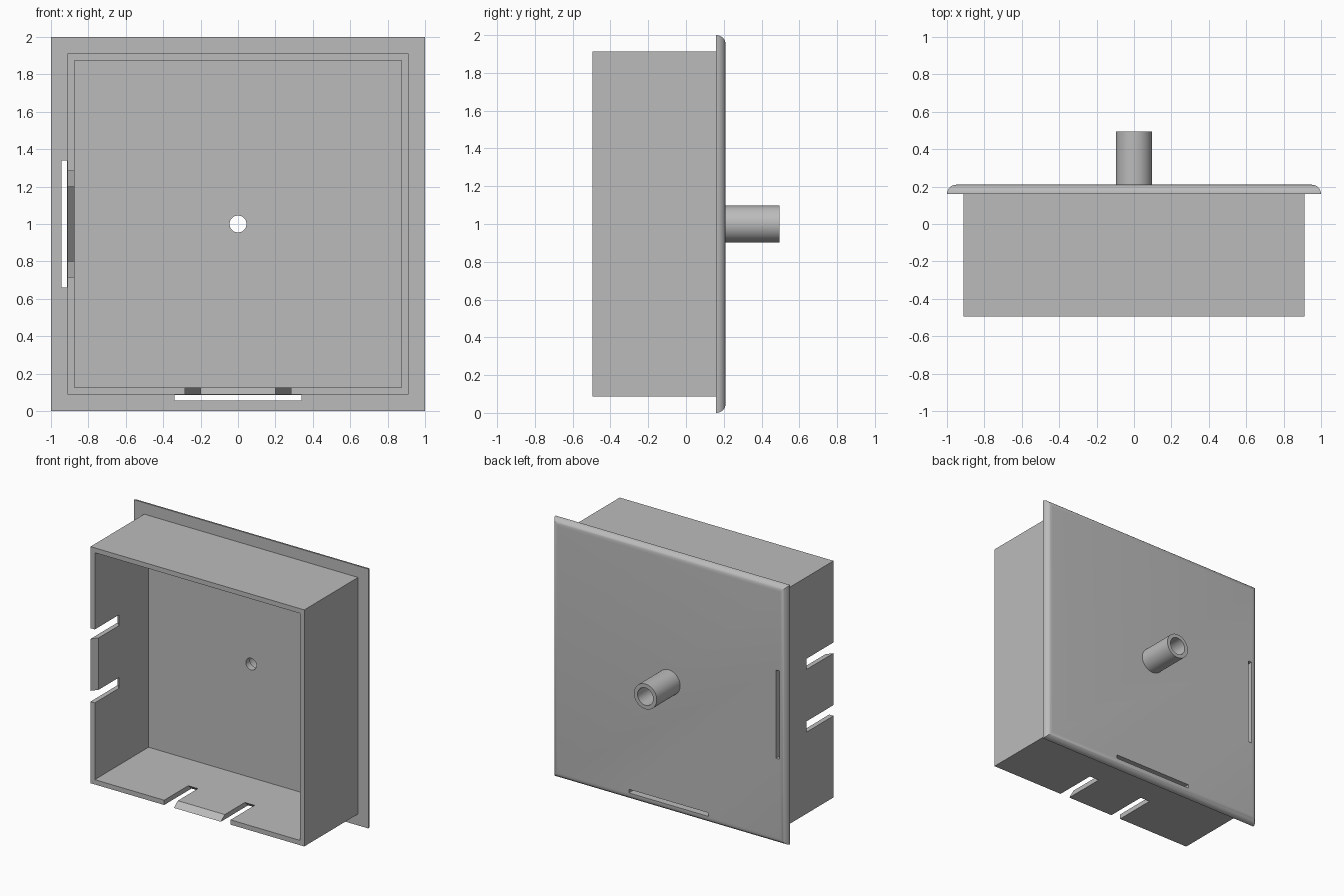
import bpy, bmesh, math
from mathutils import Matrix, Vector

cube = bpy.data.objects.get("Cube")
if cube:
    bpy.data.objects.remove(cube, do_unlink=True)

grey = bpy.data.materials.new("plain grey")
grey.use_nodes = True
colour = (0.5, 0.5, 0.5, 1)
grey.diffuse_color = colour
grey.node_tree.nodes["Principled BSDF"].inputs["Base Color"].default_value = colour

FRONT, PLATE, BACK, END = -0.495, 0.16, 0.21, 0.495   # depths along y
HALF, WALL, MID = 0.912, 0.037, 1.0                   # box half width, wall, centre height


def finish(name, bm):
    bmesh.ops.recalc_face_normals(bm, faces=bm.faces[:])
    mesh = bpy.data.meshes.new(name)
    bm.to_mesh(mesh)
    bm.free()
    mesh.materials.append(grey)
    ob = bpy.data.objects.new(name, mesh)
    bpy.context.collection.objects.link(ob)
    return ob


def block(name, lo, hi, round_back=0):
    bm = bmesh.new()
    lo, hi = Vector(lo), Vector(hi)
    place = Matrix.Translation((lo + hi) / 2) @ Matrix.Diagonal((*(hi - lo), 1))
    bmesh.ops.create_cube(bm, size=1, matrix=place)
    if round_back:
        edges = [e for e in bm.edges if all(v.co.y > hi.y - 0.001 for v in e.verts)]
        bmesh.ops.bevel(bm, geom=edges, offset=round_back, segments=8,
                        profile=0.5, affect='EDGES')
    return finish(name, bm)


def cylinder(name, radius, y0, y1):
    bm = bmesh.new()
    place = Matrix.Translation((0, (y0 + y1) / 2, MID)) @ Matrix.Rotation(math.pi / 2, 4, 'X')
    bmesh.ops.create_cone(bm, cap_ends=True, segments=48, radius1=radius,
                          radius2=radius, depth=y1 - y0, matrix=place)
    return finish(name, bm)


def side_prism(name, profile, t0, t1, side):
    """Profile of (outward, y) points, swept along a wall."""
    def place(u, y, t):
        return (-u, y, MID + t) if side == "right" else (t, y, MID - u)
    bm = bmesh.new()
    rings = [[bm.verts.new(place(u, y, t)) for u, y in profile] for t in (t0, t1)]
    for ring in rings:
        bm.faces.new(ring)
    n = len(profile)
    for i in range(n):
        j = (i + 1) % n
        bm.faces.new((rings[0][i], rings[0][j], rings[1][j], rings[1][i]))
    return finish(name, bm)


def cut(target, cutter):
    mod = target.modifiers.new(cutter.name, 'BOOLEAN')
    mod.operation = 'DIFFERENCE'
    mod.solver = 'EXACT'
    mod.object = cutter
    cutter.hide_render = True


# Open box, plate with rounded back edges, and spout
inner = HALF - WALL
box = block("box_walls", (-HALF, FRONT, MID - HALF), (HALF, PLATE, MID + HALF))
cut(box, block("box_hollow_cutter", (-inner, FRONT - 1, MID - inner),
               (inner, PLATE + 1, MID + inner)))
plate = block("back_plate", (-1, PLATE, 0), (1, BACK, 2), 0.0495)
spout = cylinder("spout", 0.097, BACK, END)
cut(plate, cylinder("plate_hole_cutter", 0.045, 0, 1))
cut(spout, cylinder("spout_bore_cutter", 0.067, 0, 1))

# Snap tabs in two walls, with matching slots in the plate
gap_profile = [(inner - 0.04, -0.245), (HALF + 0.04, -0.12),
               (HALF + 0.04, -0.8), (inner - 0.04, -0.8)]
lead_in = [(HALF + 0.01, FRONT - 0.013), (inner - 0.04, FRONT + 0.1),
           (inner - 0.04, FRONT - 0.1), (HALF + 0.01, FRONT - 0.1)]
slot = [(0.915, 0), (0.943, 0), (0.943, 1), (0.915, 1)]
for side in ("right", "bottom"):
    for t in (-0.283, 0.2):
        cut(box, side_prism(f"{side}_gap_cutter", gap_profile, t, t + 0.083, side))
    cut(box, side_prism(f"{side}_tab_chamfer_cutter", lead_in, -0.24, 0.24, side))
    cut(plate, side_prism(f"{side}_slot_cutter", slot, -0.34, 0.34, side))

# Apply the cuts, drop the cutters and shade
parts = (box, plate, spout)
bpy.context.view_layer.update()
deps = bpy.context.evaluated_depsgraph_get()
meshes = [bpy.data.meshes.new_from_object(p.evaluated_get(deps)) for p in parts]
for part, mesh in zip(parts, meshes):
    cutters = [m.object for m in part.modifiers]
    part.modifiers.clear()
    part.data = mesh
    for c in cutters:
        bpy.data.objects.remove(c, do_unlink=True)
bpy.ops.object.select_all(action='DESELECT')
for part in parts:
    part.select_set(True)
bpy.context.view_layer.objects.active = box
bpy.ops.object.shade_smooth_by_angle(angle=math.radians(30))
